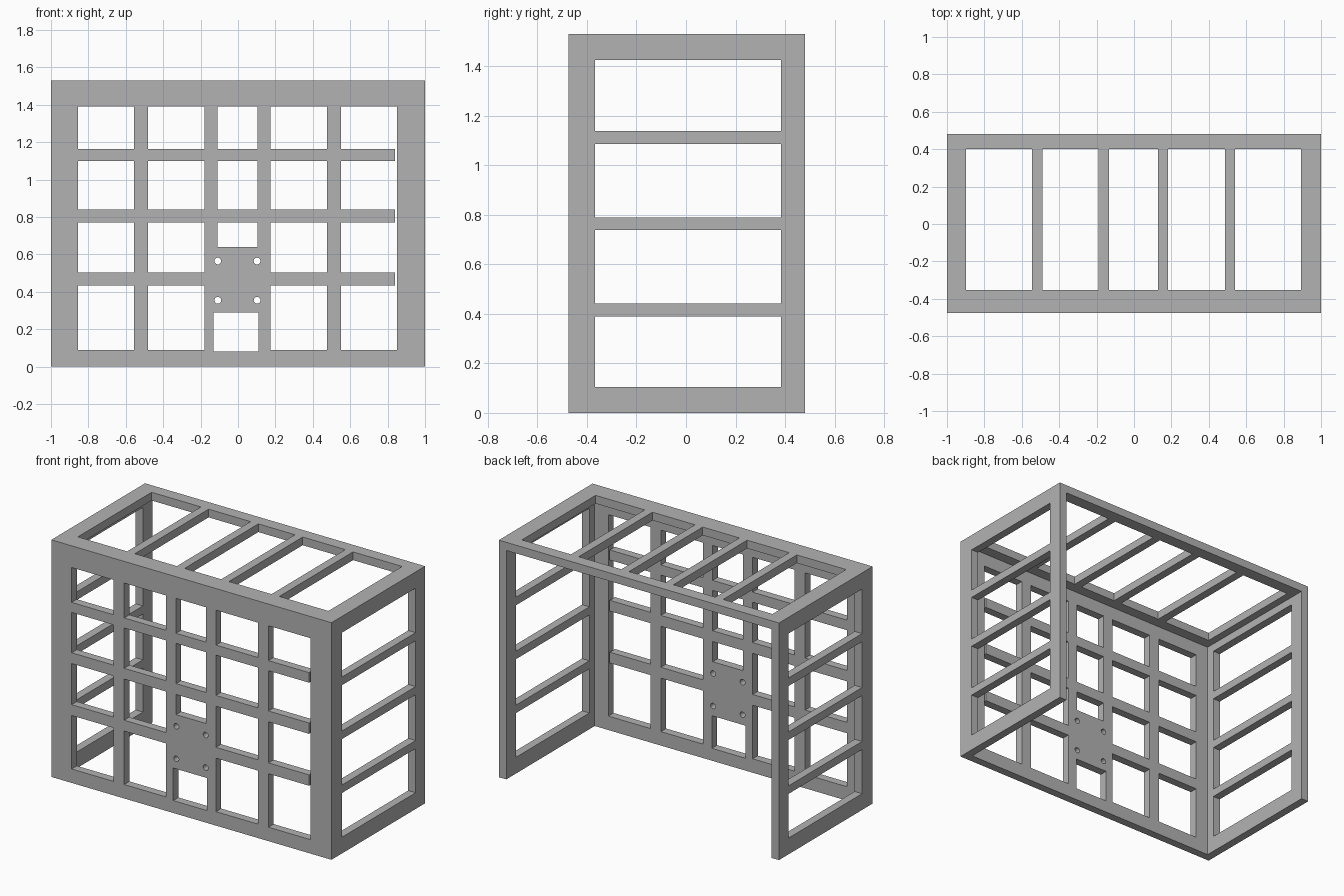
import bpy, bmesh
from mathutils import Matrix, Vector

cube = bpy.data.objects.get("Cube")
if cube:
    bpy.data.objects.remove(cube, do_unlink=True)

HEIGHT, FRONT, BACK, WALL = 1.53, -0.475, 0.48, 0.053

grey = bpy.data.materials.new("plain grey")
grey.use_nodes = True
grey.diffuse_color = (0.45, 0.45, 0.45, 1)
grey.node_tree.nodes["Principled BSDF"].inputs["Base Color"].default_value = (0.45, 0.45, 0.45, 1)


def add_box(bm, x, y, z):
    lo, hi = Vector((x[0], y[0], z[0])), Vector((x[1], y[1], z[1]))
    place = Matrix.Translation((lo + hi) / 2) @ Matrix.Diagonal((*(hi - lo), 1))
    bmesh.ops.create_cube(bm, size=1, matrix=place)


def make_object(name, bm):
    mesh = bpy.data.meshes.new(name)
    bm.to_mesh(mesh)
    bm.free()
    mesh.materials.append(grey)
    obj = bpy.data.objects.new(name, mesh)
    bpy.context.collection.objects.link(obj)
    return obj


def gaps(start, end, bars):
    """Openings left between bars along one direction."""
    edges = [start] + [e for bar in bars for e in bar] + [end]
    return list(zip(edges[::2], edges[1::2]))


# Solid block that becomes the open-backed frame
block = bmesh.new()
add_box(block, (-1, 1), (FRONT, BACK), (0, HEIGHT))
frame = make_object("rack_frame", block)
cutters = []


def cut(name, bm):
    cutter = make_object(name, bm)
    cutter.hide_render = True
    mod = frame.modifiers.new(name, 'BOOLEAN')
    mod.operation, mod.solver, mod.object = 'DIFFERENCE', 'EXACT', cutter
    cutters.append(cutter)


# Hollow interior, open at the back and bottom
bm = bmesh.new()
add_box(bm, (WALL - 1, 1 - WALL), (FRONT + WALL, 1), (-1, HEIGHT - WALL))
cut("cavity_cutter", bm)

# Front lattice, with a mounting plate in the centre column
through = (FRONT - 0.1, FRONT + 0.1)
posts = [(-0.555, -0.48), (-0.18, -0.11), (0.105, 0.175), (0.475, 0.55)]
rails = [(0.435, 0.505), (0.77, 0.84), (1.10, 1.165)]
bm = bmesh.new()
for col, x in enumerate(gaps(-0.855, 0.845, posts)):
    for row, z in enumerate(gaps(0.09, 1.39, rails)):
        if col == 2 and row == 0:
            x_low, z = (-0.13, 0.11), (0.08, 0.29)
            add_box(bm, x_low, through, z)
            continue
        if col == 2 and row == 1:
            z = (0.64, z[1])
        add_box(bm, x, through, z)
# Bolt holes in the plate
for x in (-0.108, 0.102):
    for z in (0.355, 0.565):
        bmesh.ops.create_cone(bm, cap_ends=True, segments=24, radius1=0.018, radius2=0.018, depth=0.2,
                              matrix=Matrix.Translation((x, FRONT, z)) @ Matrix.Rotation(1.5707963, 4, 'X'))
cut("front_cutter", bm)

# Narrow slot separating the rails from the end post
bm = bmesh.new()
add_box(bm, (0.84, 0.85), through, (0.09, 1.39))
cut("slot_cutter", bm)

# Side openings with three cross rails, through both sides
bm = bmesh.new()
for z in gaps(0.105, 1.425, [(0.39, 0.442), (0.738, 0.79), (1.086, 1.138)]):
    add_box(bm, (-2, 2), (-0.367, 0.383), z)
cut("side_cutter", bm)

# Top openings with four cross bars
bm = bmesh.new()
for x in gaps(-0.897, 0.892, [(-0.545, -0.49), (-0.19, -0.135), (0.127, 0.182), (0.486, 0.541)]):
    add_box(bm, x, (-0.352, 0.40), (HEIGHT - 0.08, HEIGHT + 0.1))
cut("top_cutter", bm)

# Bake the cuts and discard the cutters
depsgraph = bpy.context.evaluated_depsgraph_get()
result = bpy.data.meshes.new_from_object(frame.evaluated_get(depsgraph))
frame.modifiers.clear()
frame.data = result
result.materials.clear()
result.materials.append(grey)
for polygon in result.polygons:
    polygon.material_index = 0
for cutter in cutters:
    bpy.data.objects.remove(cutter, do_unlink=True)
